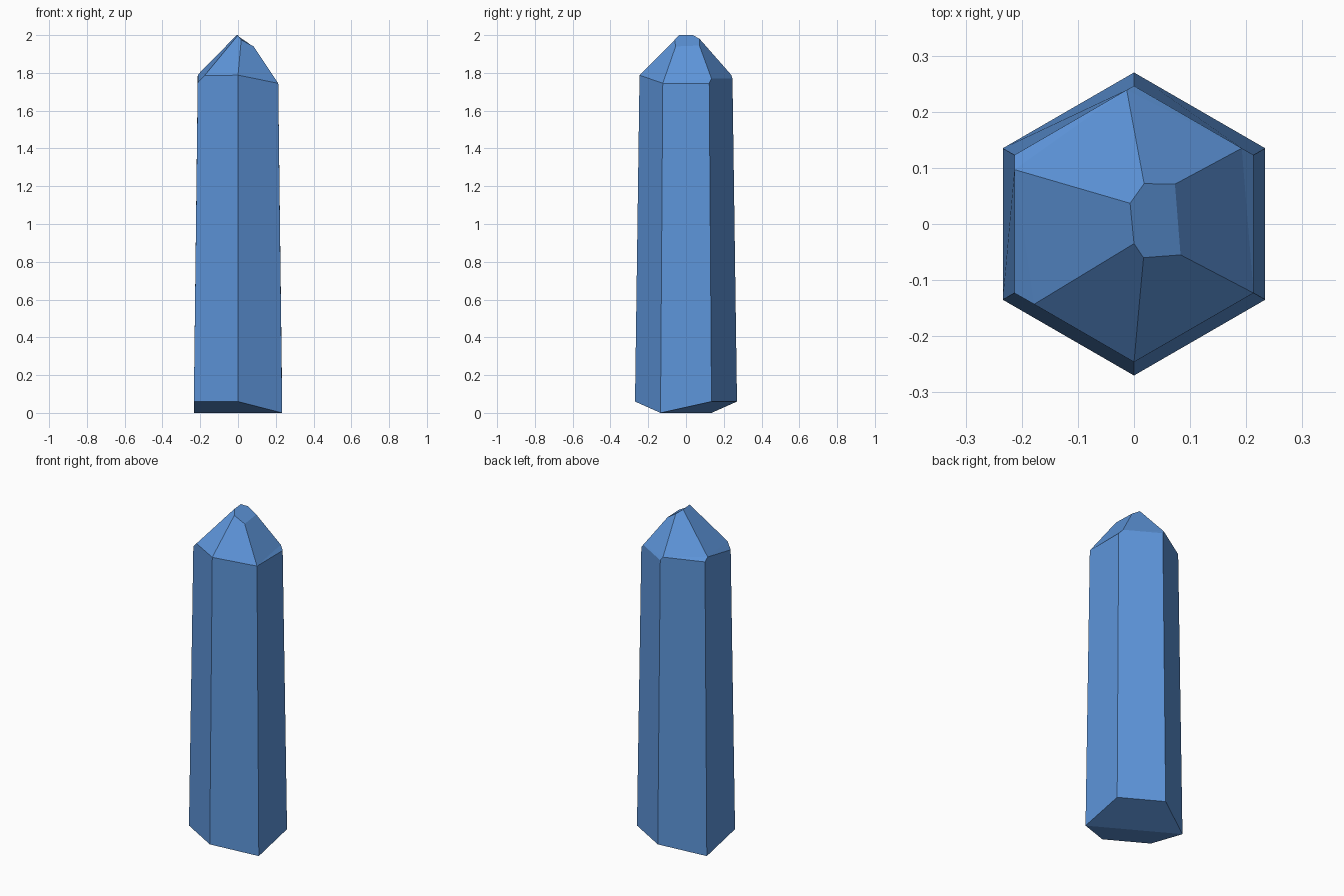
import bpy
import bmesh
import math

cube = bpy.data.objects.get("Cube")
if cube:
    bpy.data.objects.remove(cube, do_unlink=True)

# Crystal colour
blue = bpy.data.materials.new("crystal blue")
blue.use_nodes = True
colour = (0.11, 0.30, 0.70, 1)
blue.diffuse_color = colour
blue.node_tree.nodes["Principled BSDF"].inputs["Base Color"].default_value = colour

bm = bmesh.new()


def hexagon(radius, heights):
    """Six corners, anticlockwise from the right back one."""
    ring = []
    for i, z in enumerate(heights):
        angle = math.radians(30 + 60 * i)
        ring.append(bm.verts.new((radius * math.cos(angle), radius * math.sin(angle), z)))
    return ring


def face(*verts):
    bm.faces.new(verts)


# Base corners: two opposite ones touch the ground
low, high = 0, 0.06
base = hexagon(0.27, [high, high, low, high, high, low])

# Shoulder corners where the shaft meets the tip
shoulder = hexagon(0.246, [1.745, 1.77, 1.77, 1.75, 1.788, 1.745])
right_back, back, left_back, left_front, front, right_front = shoulder

# Chipped points along the shoulder edges
chip_right = bm.verts.new((0.192, 0.135, 1.77))
chip_back = bm.verts.new((-0.013, 0.239, 1.79))
chip_left = bm.verts.new((-0.213, 0.097, 1.79))
chip_front = bm.verts.new((-0.178, -0.143, 1.785))
chips = {0: [chip_right], 1: [chip_back], 2: [chip_left], 3: [chip_front]}

# Small sloping facet at the summit
summit = [bm.verts.new(p) for p in (
    (-0.007, 0.037, 2), (0.018, 0.072, 1.98), (0.073, 0.071, 1.945),
    (0.083, -0.055, 1.94), (0.017, -0.06, 1.975), (0, -0.035, 2))]
peak_back, ridge_back, low_back, low_front, ridge_front, peak_front = summit
face(*reversed(summit))

# Tapering shaft sides
for i in range(6):
    j = (i + 1) % 6
    face(base[i], base[j], shoulder[j], *reversed(chips.get(i, [])), shoulder[i])

# Two slanted underside faces
face(base[2], base[3], base[4], base[5])
face(base[5], base[0], base[1], base[2])

# Tip facets
face(peak_back, chip_left, chip_front, peak_front)
face(ridge_back, chip_back, chip_left, peak_back)
face(low_back, chip_right, chip_back, ridge_back)
face(low_front, right_front, chip_right, low_back)
face(ridge_front, front, right_front, low_front)
face(peak_front, chip_front, front, ridge_front)

# Slivers at the chipped corners
face(chip_left, left_front, chip_front)
face(chip_back, left_back, chip_left)
face(chip_right, back, chip_back)
face(right_front, right_back, chip_right)

bmesh.ops.recalc_face_normals(bm, faces=bm.faces[:])
mesh = bpy.data.meshes.new("crystal")
bm.to_mesh(mesh)
bm.free()
mesh.materials.append(blue)
crystal = bpy.data.objects.new("crystal", mesh)
bpy.context.collection.objects.link(crystal)
